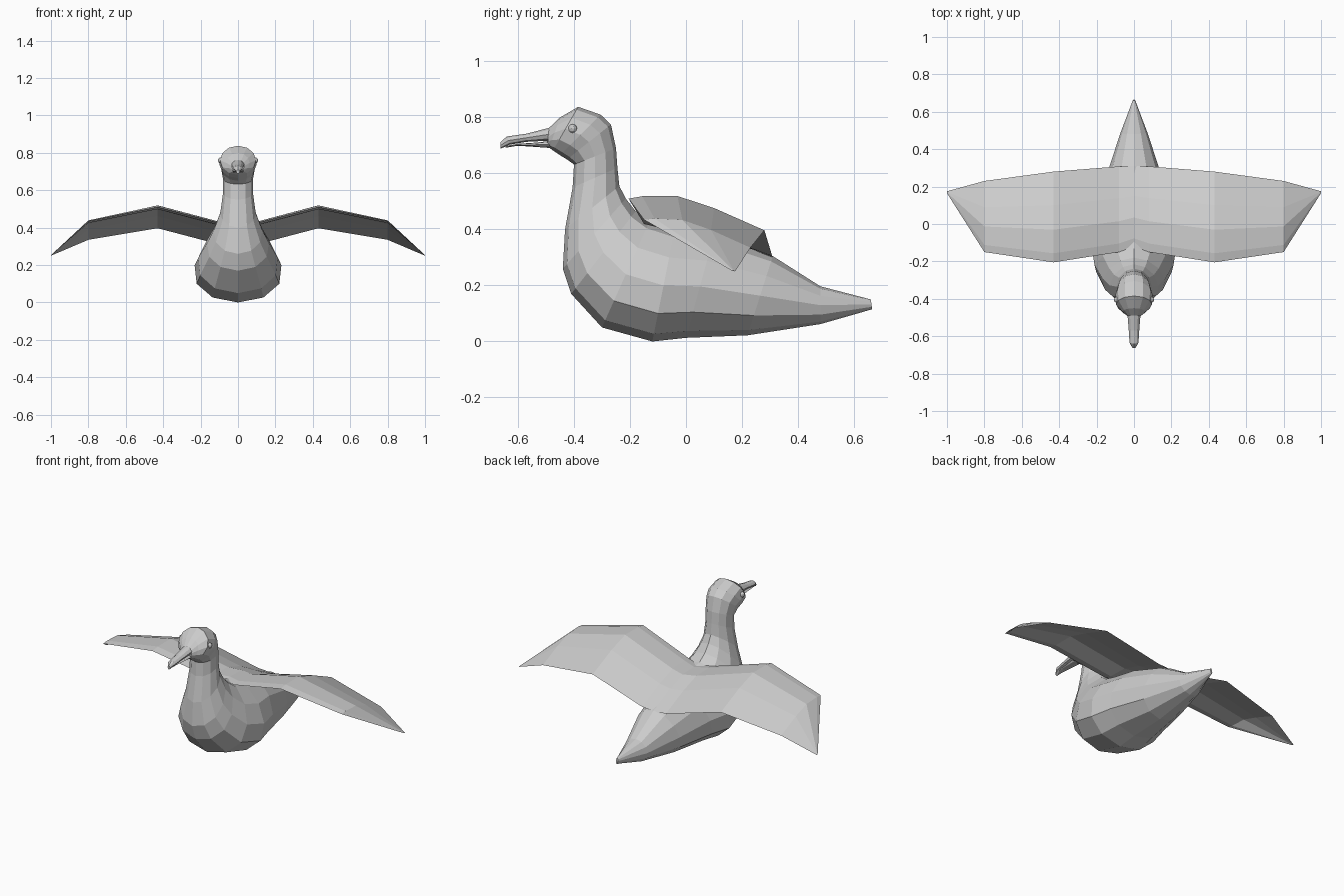
import bpy, bmesh, math
from mathutils import Vector

grey = bpy.data.materials.new("plain grey")
grey.diffuse_color = (0.6, 0.6, 0.6, 1)


def loft(name, rings):
    """Join equal-length closed rings of points into a capped flat-shaded mesh."""
    bm = bmesh.new()
    loops = [[bm.verts.new(p) for p in ring] for ring in rings]
    n = len(loops[0])
    for a, b in zip(loops, loops[1:]):
        for i in range(n):
            j = (i + 1) % n
            bm.faces.new((a[i], a[j], b[j], b[i]))
    bm.faces.new(loops[0])
    bm.faces.new(loops[-1])
    bmesh.ops.remove_doubles(bm, verts=bm.verts, dist=0.0005)
    bmesh.ops.recalc_face_normals(bm, faces=bm.faces)
    mesh = bpy.data.meshes.new(name)
    bm.to_mesh(mesh)
    bm.free()
    mesh.materials.append(grey)
    ob = bpy.data.objects.new(name, mesh)
    bpy.context.collection.objects.link(ob)
    return ob


def egg_ring(by, bz, ty, tz, width, egg=0.0, n=12):
    """Ring between a lower and an upper (y, z) point, fuller below when egg > 0."""
    pts = []
    for i in range(n):
        t = 2 * math.pi * i / n
        f = (1 - math.cos(t)) / 2
        x = width * math.sin(t) * (1 + egg * math.cos(t))
        pts.append(Vector((x, by + (ty - by) * f, bz + (tz - bz) * f)))
    return pts


# Body, neck and head as one loft from tail tip to face
loft("body", [egg_ring(*r) for r in (
    (0.665, 0.115, 0.660, 0.150, 0.006),
    (0.480, 0.062, 0.480, 0.197, 0.075),
    (0.220, 0.022, 0.310, 0.305, 0.145, 0.1),
    (0.000, 0.013, 0.100, 0.380, 0.200, 0.2),
    (-0.120, 0.000, -0.040, 0.400, 0.232, 0.2),
    (-0.300, 0.050, -0.130, 0.430, 0.212, 0.2),
    (-0.410, 0.170, -0.180, 0.465, 0.165, 0.15),
    (-0.440, 0.260, -0.215, 0.510, 0.130, 0.1),
    (-0.432, 0.400, -0.238, 0.555, 0.095),
    (-0.405, 0.550, -0.245, 0.620, 0.080),
    (-0.400, 0.632, -0.250, 0.690, 0.080),
    (-0.425, 0.650, -0.268, 0.775, 0.090),
    (-0.450, 0.665, -0.305, 0.810, 0.099),
    (-0.475, 0.682, -0.385, 0.838, 0.096),
    (-0.488, 0.692, -0.450, 0.800, 0.062),
    (-0.495, 0.698, -0.490, 0.762, 0.034))])

# Beak: hooked upper half and thin lower half
loft("upper_beak", [egg_ring(*r, 0.2, 8) for r in (
    (-0.470, 0.718, -0.470, 0.768, 0.036),
    (-0.570, 0.713, -0.570, 0.742, 0.028),
    (-0.630, 0.703, -0.640, 0.732, 0.024),
    (-0.663, 0.688, -0.663, 0.712, 0.008))])
loft("lower_beak", [egg_ring(*r, 0.0, 8) for r in (
    (-0.470, 0.690, -0.470, 0.718, 0.032),
    (-0.540, 0.695, -0.540, 0.710, 0.025),
    (-0.600, 0.699, -0.600, 0.706, 0.020),
    (-0.645, 0.692, -0.645, 0.698, 0.008))])

# Eyes
for side, x in (("left", 0.092), ("right", -0.092)):
    bpy.ops.mesh.primitive_uv_sphere_add(segments=10, ring_count=6, radius=0.016,
                                         location=(x, -0.405, 0.76))
    eye = bpy.context.object
    eye.name = side + "_eye"
    eye.data.materials.append(grey)


def wing_section(x, ly, lz, ty, tz, camber):
    """Cambered section from leading edge (ly, lz) to trailing edge (ty, tz)."""
    shape = ((0, 0), (0.1, 0.4), (0.36, 1), (0.63, 0.75), (1, 0),
             (0.63, 0.45), (0.36, 0.6), (0.1, 0.0))
    return [Vector((x, ly + (ty - ly) * f, lz + (tz - lz) * f + camber * c))
            for f, c in shape]


# Wings: inner panel rises, outer panels droop to a pointed tip
for side, s in (("left", 1), ("right", -1)):
    loft(side + "_wing", [wing_section(s * x, *r) for x, *r in (
        (0.00, -0.120, 0.415, 0.310, 0.300, 0.045),
        (0.08, -0.150, 0.420, 0.308, 0.305, 0.045),
        (0.43, -0.205, 0.510, 0.280, 0.397, 0.050),
        (0.80, -0.150, 0.435, 0.230, 0.335, 0.035),
        (1.00, 0.165, 0.252, 0.175, 0.250, 0.002))])
